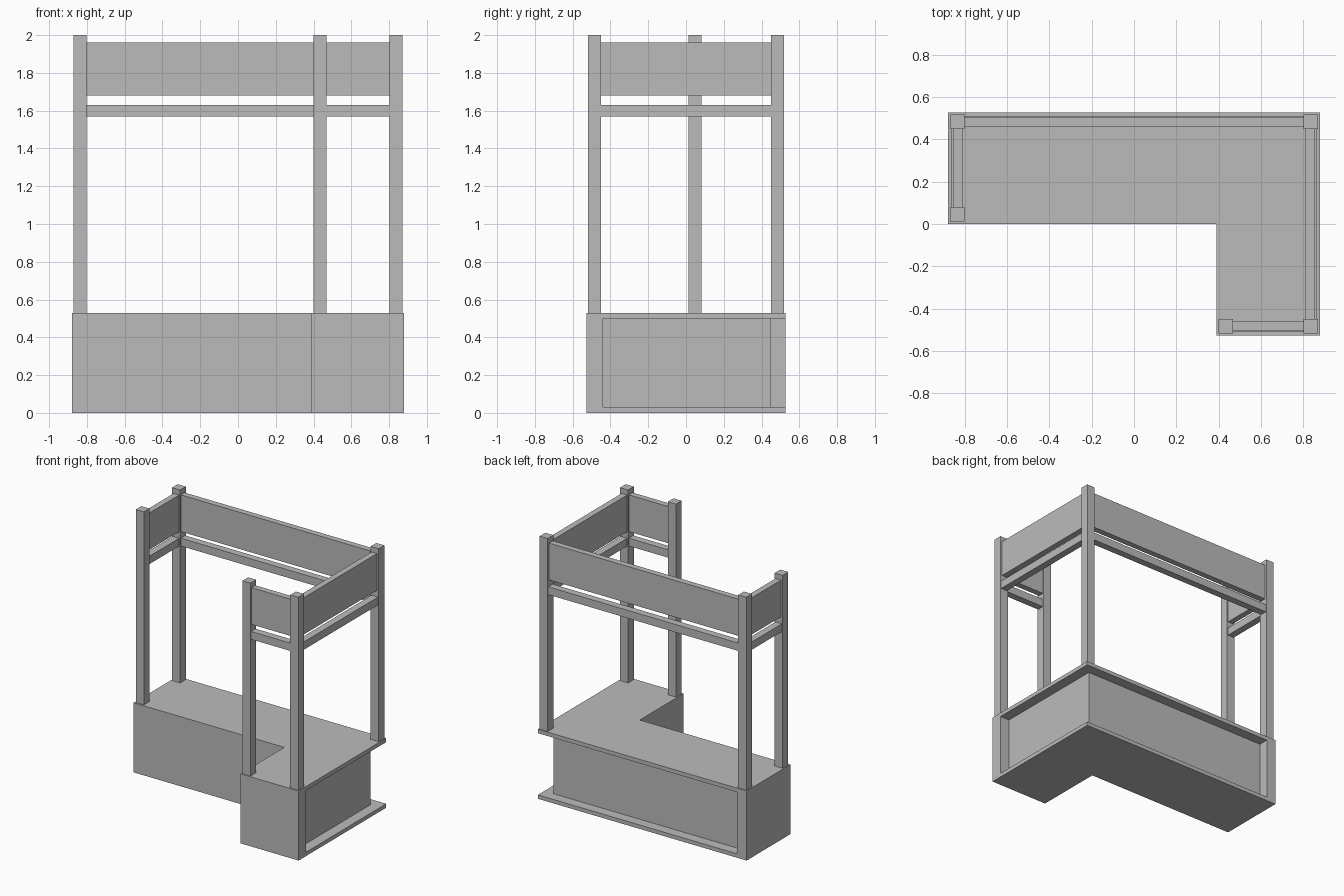
import bpy
import bmesh

cube = bpy.data.objects.get("Cube")
if cube:
    bpy.data.objects.remove(cube, do_unlink=True)

grey = bpy.data.materials.new("plain_grey")
grey.use_nodes = True
COLOUR = (0.5, 0.5, 0.5, 1)
grey.diffuse_color = COLOUR
grey.node_tree.nodes["Principled BSDF"].inputs["Base Color"].default_value = COLOUR


def prism(name, outline, z0, z1):
    """Extrude a flat outline from z0 up to z1."""
    bm = bmesh.new()
    face = bm.faces.new([bm.verts.new((x, y, z0)) for x, y in outline])
    top = bmesh.ops.extrude_face_region(bm, geom=[face])["geom"]
    verts = [v for v in top if isinstance(v, bmesh.types.BMVert)]
    bmesh.ops.translate(bm, verts=verts, vec=(0, 0, z1 - z0))
    bmesh.ops.recalc_face_normals(bm, faces=bm.faces)
    mesh = bpy.data.meshes.new(name)
    bm.to_mesh(mesh)
    bm.free()
    mesh.materials.append(grey)
    obj = bpy.data.objects.new(name, mesh)
    bpy.context.collection.objects.link(obj)
    return obj


def box(name, x0, x1, y0, y1, z0, z1):
    return prism(name, [(x0, y0), (x1, y0), (x1, y1), (x0, y1)], z0, z1)


def l_outline(left, right, front, back):
    return [(left, 0), (IN_X, 0), (IN_X, front), (right, front), (right, back), (left, back)]


# Main sizes
W, D = 0.88, 0.527        # half width and half depth
IN_X = 0.39               # inner corner of the L
SLAB, TOP = 0.03, 0.53    # slab thickness and counter height
CORE_X, CORE_Y = 0.80, 0.45
CAP_Y = -0.44

# Counter: two L slabs, recessed core and the two end walls
full = l_outline(-W, W, -D, D)
prism("counter_bottom", full, 0, SLAB)
prism("counter_top", full, TOP - SLAB, TOP)
prism("counter_core", l_outline(-CORE_X, CORE_X, CAP_Y, CORE_Y), SLAB, TOP - SLAB)
box("side_end_wall", -W, -CORE_X, 0, D, SLAB, TOP - SLAB)
box("front_end_wall", IN_X, W, -D, CAP_Y, SLAB, TOP - SLAB)

# Posts
POST = 0.034
PX, PY = 0.837, 0.484
posts = {
    "back_right_post": (-PX, PY),
    "side_end_post": (-PX, 0.047),
    "back_left_post": (PX, PY),
    "front_left_post": (PX, -PY),
    "front_end_post": (0.434, -PY),
}
for name, (x, y) in posts.items():
    box(name, x - POST, x + POST, y - POST, y + POST, TOP, 2)


# Sign boards and lower rails between neighbouring posts
def span(name, a, b, inner, outer, z0, z1):
    (ax, ay), (bx, by) = posts[a], posts[b]
    if ay == by:
        s = 1 if ay > 0 else -1
        ys = sorted((ay - s * inner, ay + s * outer))
        box(name, min(ax, bx) + POST, max(ax, bx) - POST, *ys, z0, z1)
    else:
        s = 1 if ax > 0 else -1
        xs = sorted((ax - s * inner, ax + s * outer))
        box(name, *xs, min(ay, by) + POST, max(ay, by) - POST, z0, z1)


for side, a, b in (
    ("back", "back_right_post", "back_left_post"),
    ("right", "back_right_post", "side_end_post"),
    ("left", "back_left_post", "front_left_post"),
    ("front", "front_left_post", "front_end_post"),
):
    span(side + "_board", a, b, 0.026, 0.02, 1.68, 1.96)
    span(side + "_rail", a, b, 0.026, 0.028, 1.57, 1.63)
